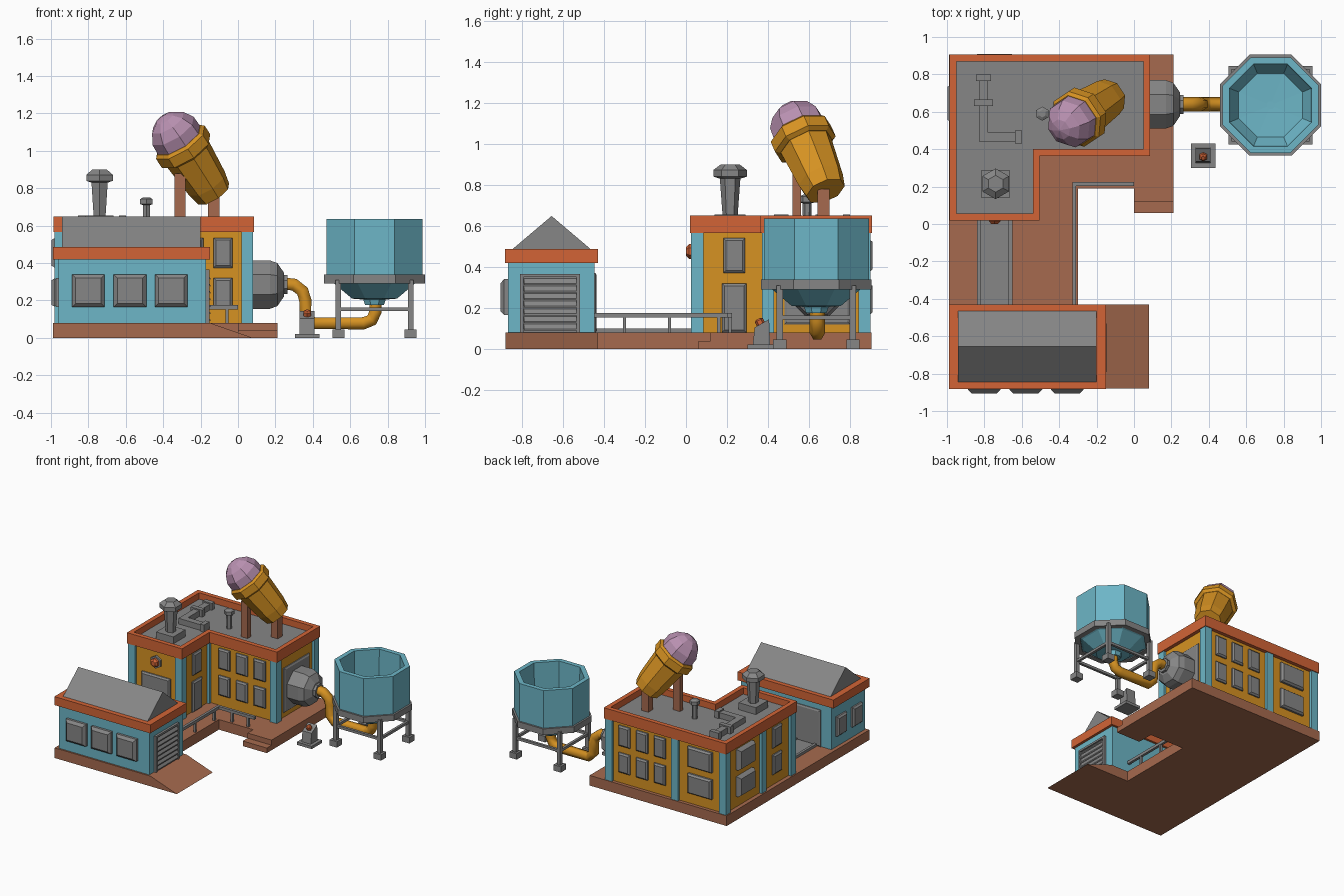
import bpy, bmesh, math
from mathutils import Vector, Matrix

if "Cube" in bpy.data.objects:
    bpy.data.objects.remove(bpy.data.objects["Cube"])


def material(name, rgb):
    m = bpy.data.materials.new(name)
    m.diffuse_color = [((c / 255 + .055) / 1.055) ** 2.4 for c in rgb] + [1]
    m.use_nodes = True
    m.node_tree.nodes["Principled BSDF"].inputs["Base Color"].default_value = m.diffuse_color
    return m


BROWN = material("brown", (166, 106, 78))
ORANGE = material("orange", (210, 100, 54))
BLUE = material("blue", (109, 182, 199))
OCHRE = material("ochre", (214, 146, 34))
GREY = material("grey", (134, 134, 134))
PINK = material("pink", (184, 144, 176))


def finish(name, bm, mat):
    bmesh.ops.recalc_face_normals(bm, faces=bm.faces)
    me = bpy.data.meshes.new(name)
    bm.to_mesh(me)
    bm.free()
    me.materials.append(mat)
    ob = bpy.data.objects.new(name, me)
    bpy.context.collection.objects.link(ob)
    return ob


def box(name, x0, x1, y0, y1, z0, z1, mat):
    bm = bmesh.new()
    bmesh.ops.create_cube(bm, size=1)
    for v in bm.verts:
        v.co = Vector(((x0 + x1) / 2 + v.co.x * (x1 - x0), (y0 + y1) / 2 + v.co.y * (y1 - y0),
                       (z0 + z1) / 2 + v.co.z * (z1 - z0)))
    return finish(name, bm, mat)


def prism(name, outline, a, b, mat, axis='z'):
    """Extrude a 2D outline along z (outline xy), x (outline yz) or y (outline xz)."""
    put = {'z': lambda p, t: (p[0], p[1], t), 'x': lambda p, t: (t, p[0], p[1]),
           'y': lambda p, t: (p[0], t, p[1])}[axis]
    return loft(name, [[put(p, t) for p in outline] for t in (a, b)], mat)


def loft(name, loops, mat, closed=False):
    bm = bmesh.new()
    vs = [[bm.verts.new(p) for p in lp] for lp in loops]
    n = len(loops[0])
    for a, b in zip(vs, vs[1:] + (vs[:1] if closed else [])):
        for i in range(n):
            bm.faces.new((a[i], a[(i + 1) % n], b[(i + 1) % n], b[i]))
    if not closed:
        bm.faces.new(vs[0])
        bm.faces.new(vs[-1])
    return finish(name, bm, mat)


def ring(name, outer, inner, z0, z1, mat):
    return loft(name, [[(*p, z) for p in o] for o, z in
                       ((outer, z0), (outer, z1), (inner, z1), (inner, z0))], mat, True)


def lathe(name, profile, n, loc, mat, axis=(0, 0, 1), closed=False, turn=.5):
    """Revolve (radius, height) points into n flat sides around an axis."""
    M = Matrix.Translation(loc) @ Vector(axis).to_track_quat('Z', 'Y').to_matrix().to_4x4()
    ang = [2 * math.pi * (i + turn) / n for i in range(n)]
    return loft(name, [[M @ Vector((r * math.cos(a), r * math.sin(a), h)) for a in ang]
                       for r, h in profile], mat, closed)


def panel(name, side, u, z0, z1, w, wall, d, mat=GREY, chamfer=.012):
    """Chamfered plate on a wall; side is '+x', '-x', '+y' or '-y'."""
    s = 1 if side[0] == '+' else -1
    loops = []
    for off, t in ((0, -.01), (0, d * .5), (chamfer, d)):
        q = [(u - w / 2 + off, z0 + off), (u + w / 2 - off, z0 + off),
             (u + w / 2 - off, z1 - off), (u - w / 2 + off, z1 - off)]
        loops.append([(wall + s * t, a, z) if side[1] == 'x' else (a, wall + s * t, z) for a, z in q])
    return loft(name, loops, mat)


def rect(x0, x1, y0, y1):
    return [(x0, y0), (x1, y0), (x1, y1), (x0, y1)]


# Foundation slab, ramp and entrance step
prism("foundation", [(-.99, -.88), (-.15, -.88), (-.15, -.43), (-.30, -.43), (-.30, .19), (0, .19),
                     (0, .12), (.21, .12), (.21, .905), (-.99, .905)], 0, .08, BROWN)
prism("ramp", [(-.15, 0), (.08, 0), (-.15, .08)], -.88, -.43, BROWN, 'y')
box("entrance_step", 0, .21, .06, .12, 0, .04, BROWN)
box("path", -.84, -.65, -.44, .05, .07, .09, GREY)
for x in (-.83, -.66):
    box("path_curb", x - .01, x + .01, -.44, .05, .07, .10, GREY)


# Main L-shaped building
def ell(d):
    return [(-.97 - d, .035 - d), (-.52 + d, .035 - d), (-.52 + d, .38 - d),
            (.07 + d, .38 - d), (.07 + d, .89 + d), (-.97 - d, .89 + d)]


prism("main_walls", ell(-.012), .07, .58, OCHRE)
prism("main_roof", ell(-.015), .57, .60, GREY)
ring("main_parapet", ell(.016), ell(-.02), .565, .65, ORANGE)
for x, y in ((-.95, .055), (-.54, .055), (-.54, .40), (.05, .40), (.05, .87), (-.95, .87),
             (-.53, .87), (-.95, .42)):
    box("corner_pillar", x - .03, x + .03, y - .03, y + .03, .07, .57, BLUE)

# Windows and doors of the main building
for z0, z1 in ((.165, .32), (.375, .535)):
    for x in (-.08, -.235, -.39):
        panel("front_window", '-y', x, z0, z1, .10, .392, .02)
        panel("back_window", '+y', x, z0, z1, .10, .878, .02)
    panel("wide_back_window", '+y', -.745, z0, z1, .21, .878, .03)
    panel("wide_left_window", '-x', .645, z0, z1, .20, -.958, .04)
    panel("left_window", '-x', .24, z0, z1, .11, -.958, .02)
panel("side_door", '+x', .235, .08, .32, .12, -.532, .02)
panel("side_window", '+x', .235, .37, .54, .105, -.532, .02)
panel("garage_door", '-y', -.745, .08, .37, .25, .047, .02)
panel("tank_backing", '+x', .64, .12, .47, .32, .058, .015)

# Alarm light above the garage door
lathe("alarm_base", [(.05, 0), (.05, .02)], 6, (-.745, .05, .475), GREY, (0, -1, 0))
lathe("alarm_light", [(.036, 0), (.036, .035), (.02, .05)], 6, (-.745, .05, .475), ORANGE, (0, -1, 0))

# Front hut with gable roof
box("hut_walls", -.96, -.17, -.867, -.447, .07, .43, BLUE)
ring("hut_trim", rect(-.99, -.15, -.883, -.43), rect(-.94, -.20, -.84, -.47), .42, .487, ORANGE)
prism("hut_gable_roof", [(-.845, .43), (-.465, .43), (-.465, .487), (-.655, .648), (-.845, .487)],
      -.94, -.20, GREY, 'x')
for x in (-.80, -.578, -.357):
    panel("hut_window", '-y', x, .165, .34, .175, -.867, .038, chamfer=.02)
for y in (-.56, -.755):
    panel("hut_side_window", '-x', y, .165, .32, .12, -.96, .025)
panel("hut_back_door", '+y', -.745, .08, .37, .25, -.447, .012)

# Louvred hut door
box("louvre_panel", -.18, -.165, -.80, -.52, .08, .36, GREY)
for y in (-.80, -.525):
    box("louvre_frame", -.18, -.152, y - .008, y + .008, .08, .365, GREY)
box("louvre_header", -.18, -.152, -.80, -.525, .35, .365, GREY)
for i in range(7):
    z = .09 + i * .037
    prism("louvre_slat", [(-.168, z + .028), (-.148, z), (-.148, z + .008), (-.168, z + .036)],
          -.79, -.533, GREY, 'y')

# Walkway railing
box("side_rail", -.33, -.31, -.445, .225, .153, .176, GREY)
box("front_rail", -.33, 0, .203, .225, .153, .176, GREY)
for x, y in ((-.32, -.30), (-.32, -.08), (-.32, .16), (-.20, .214), (-.06, .214)):
    box("rail_post", x - .008, x + .008, y - .008, y + .008, .07, .16, GREY)

# Tilted telescope on two posts
axis = Vector((-.51, -.34, .79)).normalized()
foot = Vector((-.13, .68, .77))
lathe("telescope_barrel", [(.10, 0), (.115, .07), (.135, .30)], 8, foot, OCHRE, axis)
lathe("telescope_collar", [(.135, .275), (.158, .29), (.158, .35), (.14, .365)], 8, foot, OCHRE, axis)
dome = [(.14 * math.cos(a), .385 + .14 * math.sin(a)) for a in (-.2, .3, .75, 1.15)]
lathe("telescope_dome", dome + [(.005, .527)], 8, foot, PINK, axis)
box("tall_post", -.34, -.28, .52, .56, .59, .88, BROWN)
box("short_post", -.16, -.10, .64, .70, .59, .78, BROWN)

# Roof chimney, small vent and duct
box("chimney_pad", -.815, -.665, .14, .29, .59, .655, GREY)
lathe("chimney", [(.036, .64), (.05, .83), (.082, .84), (.082, .872), (.045, .9)], 6, (-.74, .215, 0), GREY)
lathe("roof_vent", [(.02, .59), (.022, .71), (.038, .715), (.038, .742), (.02, .752)], 6, (-.49, .59, 0), GREY)
box("duct_long", -.83, -.78, .44, .79, .595, .645, GREY)
box("duct_short", -.83, -.60, .44, .49, .595, .645, GREY)
for x0, x1, y0, y1 in ((-.845, -.765, .765, .80), (-.855, -.755, .63, .665), (-.635, -.60, .43, .50)):
    box("duct_joint", x0, x1, y0, y1, .595, .655, GREY)

# Side tank feeding the pipe
lathe("side_tank", [(.14, -.02), (.14, .10), (.125, .14), (.07, .175), (.065, .175)], 8, (.07, .64, .285), GREY, (1, 0, 0))
lathe("side_tank_flange", [(.055, .17), (.055, .195)], 8, (.07, .64, .285), GREY, (1, 0, 0))

# Bent pipe
cu = bpy.data.curves.new("pipe", 'CURVE')
cu.dimensions = '3D'
cu.bevel_depth, cu.bevel_resolution, cu.use_fill_caps = .038, 1, True
path = [(.24, .29), (.30, .285), (.345, .25), (.36, .20), (.36, .12), (.40, .078), (.67, .078),
        (.715, .095), (.735, .14), (.735, .20)]
sp = cu.splines.new('POLY')
sp.points.add(len(path) - 1)
for p, (x, z) in zip(sp.points, path):
    p.co = (x, .64, z, 1)
cu.materials.append(OCHRE)
bpy.context.collection.objects.link(bpy.data.objects.new("pipe", cu))

# Octagonal open hopper and ring
C, K = (.73, .635, 0), 1 / math.cos(math.pi / 8)


def octa(pts):
    return [(r * K, z) for r, z in pts]


lathe("hopper", octa([(.05, .175), (.06, .205), (.12, .21), (.215, .29), (.256, .31), (.256, .635),
                      (.22, .635), (.215, .38), (.17, .30), (.02, .295)]), 8, C, BLUE)
lathe("hopper_ring", octa([(.23, .29), (.27, .29), (.27, .338), (.23, .338)]), 8, C, GREY, closed=True)

# Hopper stand
for sx in (-1, 1):
    x = .73 + sx * .193
    for sy in (-1, 1):
        y = .635 + sy * .178
        box("stand_leg", x - .015, x + .015, y - .015, y + .015, .03, .31, GREY)
        box("stand_foot", x - .032, x + .032, y - .032, y + .032, 0, .046, GREY)
    box("stand_side_bar", x - .01, x + .01, .457, .813, .143, .163, GREY)
    y = .635 + sx * .178
    box("stand_cross_bar", .537, .923, y - .01, y + .01, .143, .163, GREY)

# Control pedestal
box("pedestal_base", .305, .435, .30, .43, 0, .022, GREY)
prism("pedestal_body", [(.325, .02), (.41, .02), (.405, .145), (.335, .105)], .33, .41, GREY, 'x')
lathe("pedestal_button", [(.022, 0), (.022, .022), (.012, .03)], 6, (.37, .365, .12), ORANGE, (0, -.45, .9))
